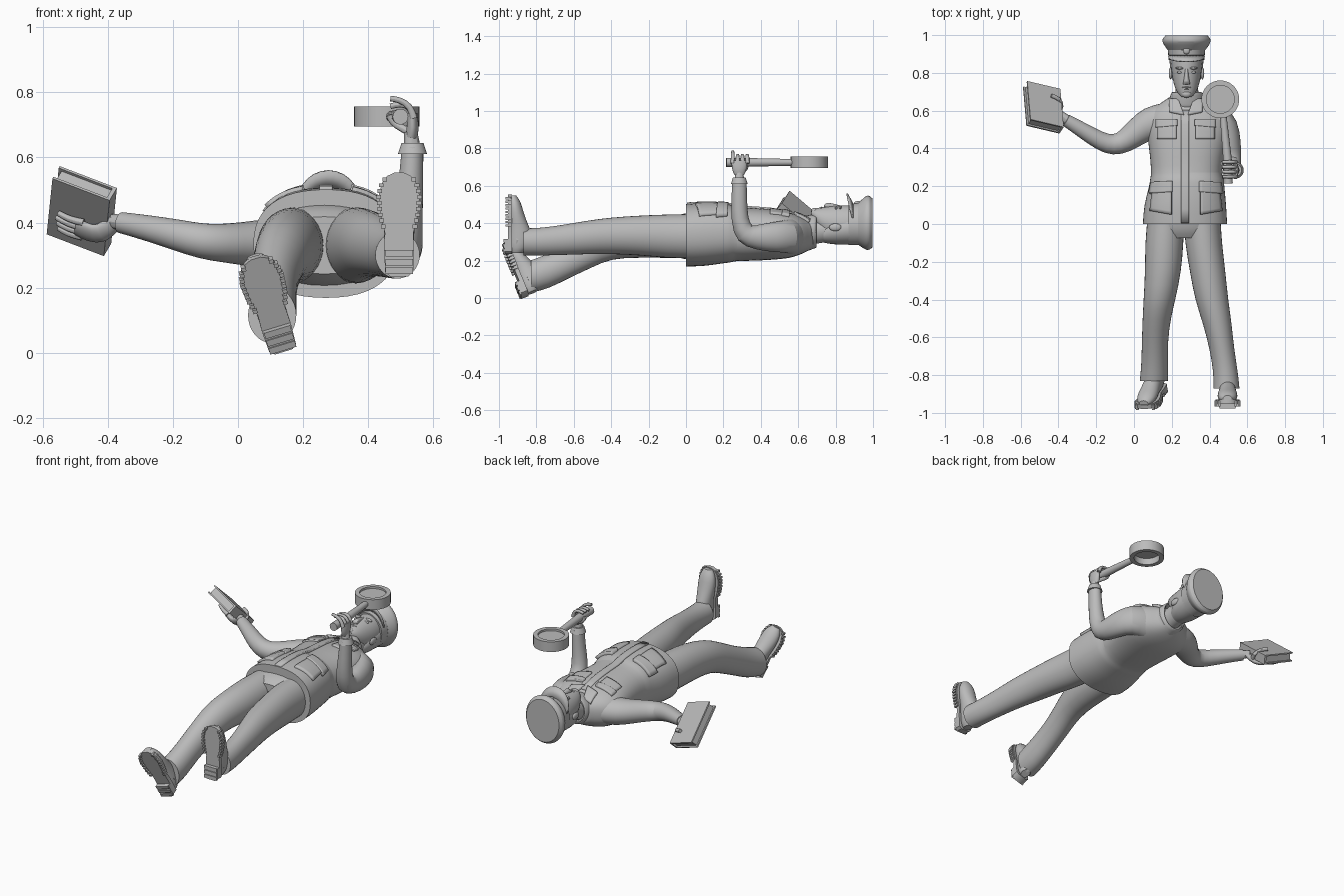
import bpy, bmesh, math
from mathutils import Vector, Matrix
from mathutils.bvhtree import BVHTree

if "Cube" in bpy.data.objects:
    bpy.data.objects.remove(bpy.data.objects["Cube"])

grey = bpy.data.materials.new("plain_grey")
grey.use_nodes = True
grey.diffuse_color = (.5, .5, .5, 1)
grey.node_tree.nodes["Principled BSDF"].inputs["Base Color"].default_value = (.5, .5, .5, 1)
X, Y, Z = Vector((1, 0, 0)), Vector((0, 1, 0)), Vector((0, 0, 1))


def finish(name, bm, sub=0, solid=0):
    bmesh.ops.recalc_face_normals(bm, faces=bm.faces)
    mesh = bpy.data.meshes.new(name)
    bm.to_mesh(mesh)
    bm.free()
    mesh.materials.append(grey)
    ob = bpy.data.objects.new(name, mesh)
    bpy.context.collection.objects.link(ob)
    bpy.ops.object.select_all(action='DESELECT')
    ob.select_set(True)
    bpy.context.view_layer.objects.active = ob
    bpy.ops.object.shade_smooth_by_angle(angle=math.radians(40))
    if solid:
        m = ob.modifiers.new("thickness", 'SOLIDIFY')
        m.thickness, m.offset = solid, 0
    if sub:
        m = ob.modifiers.new("smooth", 'SUBSURF')
        m.levels = m.render_levels = sub
    return ob


def loft(name, rings, ref=X, axis=None, sides=16, sub=1, caps=True, square=1, solid=0):
    """Skin elliptical rings (x, y, z, half width, half depth)."""
    bm = bmesh.new()
    crease = bm.edges.layers.float.new("crease_edge")
    centres = [Vector(r[:3]) for r in rings]
    loops = []
    for i, ring in enumerate(rings):
        t = axis or centres[min(i + 1, len(rings) - 1)] - centres[max(i - 1, 0)]
        t = t.normalized()
        a = (ref - t * ref.dot(t)).normalized()
        b = t.cross(a)
        loop = []
        for k in range(sides):
            ang = math.tau * k / sides
            c, s = math.cos(ang), math.sin(ang)
            c = math.copysign(abs(c) ** square, c)
            s = math.copysign(abs(s) ** square, s)
            loop.append(bm.verts.new(centres[i] + a * c * ring[3] + b * s * ring[4]))
        loops.append(loop)
    for p, q in zip(loops, loops[1:]):
        for k in range(sides):
            j = (k + 1) % sides
            bm.faces.new((p[k], p[j], q[j], q[k]))
    if caps:
        for loop in (loops[0], loops[-1]):
            for e in bm.faces.new(loop).edges:
                e[crease] = 1
    else:
        bmesh.ops.remove_doubles(bm, verts=bm.verts, dist=.0001)
    return finish(name, bm, sub, solid)


def tube(name, points, radius, ref=X, sides=8):
    n = len(points) - 1
    return loft(name, [(*p, radius * (1 - .25 * i / n), radius * (1 - .25 * i / n))
                       for i, p in enumerate(points)], ref, sides=sides)


def blob(name, centre, size):
    bm = bmesh.new()
    m = Matrix.Translation(centre) @ Matrix.Diagonal((*size, 1))
    bmesh.ops.create_uvsphere(bm, u_segments=16, v_segments=10, radius=1, matrix=m)
    return finish(name, bm)


def prism(name, outline, low, high, frame):
    bm = bmesh.new()
    base = [bm.verts.new(frame @ Vector((x, y, low))) for x, y in outline]
    top = [bm.verts.new(frame @ Vector((x, y, high))) for x, y in outline]
    bm.faces.new(base)
    bm.faces.new(top)
    for k in range(len(base)):
        j = (k + 1) % len(base)
        bm.faces.new((base[k], base[j], top[j], top[k]))
    return finish(name, bm)


def rect(x0, x1, y0, y1):
    return [(x0, y0), (x1, y0), (x1, y1), (x0, y1)]


def make_frame(origin, u, v):
    u = u.normalized()
    v = (v - u * v.dot(u)).normalized()
    m = Matrix((u, v, u.cross(v))).transposed().to_4x4()
    return Matrix.Translation(origin) @ m


# Jacket body and trouser seat
jacket = loft("jacket", [
    (.27, 0, .335, .225, .168), (.27, .1, .34, .22, .172), (.28, .2, .345, .2, .16),
    (.28, .245, .345, .196, .156), (.277, .26, .342, .187, .145), (.28, .35, .34, .195, .143),
    (.285, .46, .34, .215, .137), (.285, .55, .335, .225, .125), (.283, .61, .335, .19, .105),
    (.28, .65, .335, .125, .085), (.28, .68, .34, .08, .07)], axis=Y, sides=24, square=.85)
loft("trouser_seat", [(.265, .06, .33, .2, .135), (.265, -.03, .33, .195, .125),
                      (.265, -.075, .33, .15, .09)], axis=Y, square=.85)

# Jacket flaps laid over the body surface
bpy.context.view_layer.update()
surface = BVHTree.FromObject(jacket, bpy.context.evaluated_depsgraph_get())


def patch(name, a, b, c, d, thick=.018, n=8):
    a, b, c, d = map(Vector, (a, b, c, d))
    bm = bmesh.new()
    grid = []
    for i in range(n + 1):
        row = []
        for j in range(n + 1):
            p = a.lerp(b, i / n).lerp(d.lerp(c, i / n), j / n)
            hit = surface.ray_cast(Vector((p.x, p.y, 2)), -Z)[0]
            row.append(bm.verts.new((p.x, p.y, hit.z if hit else .4)))
        grid.append(row)
    for i in range(n):
        for j in range(n):
            bm.faces.new((grid[i][j], grid[i + 1][j], grid[i + 1][j + 1], grid[i][j + 1]))
    return finish(name, bm, solid=thick)


patch("jacket_placket", *rect(.25, .29, .005, .6))
for side, s in (("right", -1), ("left", 1)):
    def at(dx, y):
        return (.275 + s * dx, y)
    patch(side + "_chest_pocket", at(.05, .45), at(.15, .45), at(.15, .53), at(.05, .53))
    patch(side + "_chest_flap", at(.045, .52), at(.155, .51), at(.155, .55), at(.045, .55), .028)
    patch(side + "_hip_pocket", at(.075, .05), at(.185, .07), at(.17, .2), at(.075, .2), .024)
    patch(side + "_hip_flap", at(.07, .17), at(.185, .16), at(.175, .22), at(.07, .225), .036)
    patch(side + "_lapel", at(.01, .575), at(.085, .59), at(.085, .655), at(.04, .66), .03)
loft("collar", [(.28, .61, .335, .1, .095), (.28, .66, .35, .09, .09),
                (.28, .7, .36, .078, .088)], axis=Y, caps=False, solid=.012)

# Legs
loft("right_leg", [
    (.17, .04, .33, .1, .12), (.16, -.1, .33, .104, .118), (.155, -.25, .325, .098, .112),
    (.135, -.4, .31, .086, .1), (.12, -.5, .26, .076, .098), (.11, -.62, .2, .07, .092),
    (.11, -.74, .14, .072, .096), (.105, -.83, .115, .076, .088)], axis=Y)
loft("left_leg", [
    (.36, .04, .33, .1, .12), (.367, -.1, .33, .1, .12), (.39, -.25, .335, .096, .108),
    (.41, -.4, .333, .09, .1), (.44, -.52, .325, .078, .092), (.465, -.66, .31, .066, .082),
    (.485, -.78, .3, .066, .075), (.49, -.87, .3, .07, .074)], axis=Y)


# Shoes with treaded soles
def shoe(side, heel, toe):
    heel, toe = Vector(heel), Vector(toe)
    along = toe - heel
    size = along.length
    frame = make_frame(heel, along.cross(Y), along)
    if (frame.to_3x3() @ Z).y < 0:
        frame = make_frame(heel, -along.cross(Y), along)
    half = [(0, .028), (.04, .043), (.25, .046), (.42, .044), (.6, .058),
            (.78, .063), (.9, .053), (.97, .036), (1, .015)]
    outline = [(w, t * size) for t, w in half] + [(-w, t * size) for t, w in reversed(half)]
    prism(side + "_shoe_sole", outline, .012, .035, frame)
    prism(side + "_shoe_heel", outline[:3] + outline[-3:], -.006, .014, frame)
    for k in range(3):
        y = size * (.02 + .085 * k)
        prism(side + "_heel_tread", rect(-.042, .042, y, y + .02), -.012, 0, frame)
    for k in range(9):
        t = .48 + .057 * k
        lower = max(h for h in half if h[0] <= t)
        upper = min(h for h in half if h[0] > t)
        w = lower[1] + (upper[1] - lower[1]) * (t - lower[0]) / (upper[0] - lower[0])
        for s in (-1, 1):
            prism(side + "_sole_lug", rect(s * w - .007, s * w + .007, t * size - .006,
                                           t * size + .006), 0, .03, frame)
    upper_part = loft(side + "_shoe_upper", [
        (0, .005, .06, .025, .03), (0, .03, .07, .042, .055), (0, .09, .08, .047, .07),
        (0, .15, .07, .047, .055), (0, .22, .055, .056, .042), (0, .28, .048, .05, .035),
        (0, .312, .04, .025, .018)], axis=Y)
    upper_part.data.transform(frame)
    tube(side + "_ankle", [frame @ Vector((0, .075, z)) for z in (.06, .1, .17)], .05)


shoe("right", (.14, -.875, .005), (.055, -.99, .285))
shoe("left", (.495, -.965, .235), (.495, -.965, .553))

# Sleeves and cuffs
loft("right_sleeve", [
    (.17, .545, .33, .085, .1), (.08, .535, .335, .078, .09), (.02, .49, .335, .068, .074),
    (-.05, .435, .337, .06, .062), (-.11, .415, .342, .055, .058), (-.18, .438, .36, .05, .05),
    (-.27, .495, .382, .041, .042), (-.36, .55, .4, .033, .034)], ref=Z)
loft("left_sleeve", [
    (.4, .555, .33, .085, .1), (.475, .55, .33, .08, .09), (.505, .47, .325, .062, .082),
    (.51, .38, .325, .058, .07), (.515, .31, .335, .054, .062), (.522, .285, .42, .046, .047),
    (.532, .285, .53, .038, .042), (.536, .285, .63, .034, .04)], ref=X)
tube("left_cuff", [(.536, .285, .61), (.536, .285, .645)], .046, sides=16)
tube("left_wrist", [(.536, .285, .62), (.53, .285, .68)], .03)
tube("right_wrist", [(-.34, .54, .397), (-.39, .58, .405)], .031, ref=Z)

# Book
corner = Vector((-.57, .52, .535))
across, down = Vector((.17, -.04, -.065)), Vector((-.007, .2, -.175))
book = make_frame(corner, across, down)
wide, tall = across.length, down.length
prism("book_pages", rect(.01, wide - .006, .01, tall - .01), .006, .05, book)
prism("book_lower_cover", rect(0, wide, 0, tall), 0, .008, book)
prism("book_upper_cover", rect(0, wide, 0, tall), .048, .056, book)
prism("book_spine", rect(wide - .006, wide + .006, 0, tall), 0, .056, book)


# Right hand holding the book
def on_book(s, t, h):
    return book @ Vector((s * wide, t * tall, h))


palm = [Vector((-.375, .57, .405)), on_book(.98, .58, -.018), on_book(.75, .6, -.02), on_book(.55, .6, -.016)]
loft("right_palm", [(*p, .018, w) for p, w in zip(palm, (.026, .036, .04, .034))],
     ref=book.to_3x3() @ Z)
for k in range(4):
    t = .48 + .085 * k
    tube("right_finger", [on_book(.65, t, -.016), on_book(.4, t + .02, -.02),
                          on_book(.16 + .03 * abs(k - 1), t + .03, -.01)], .013, ref=Z)
tube("right_thumb", [on_book(1.05, .55, -.005), on_book(1.12, .64, .035),
                     on_book(.95, .7, .066), on_book(.7, .73, .066)], .016, ref=Y)

# Magnifying glass
ring = [(.1, .695), (.1, .757), (.074, .757), (.074, .695), (.1, .695)]
loft("magnifier_ring", [(.457, .66, z, r, r) for r, z in ring], axis=Z, sides=40, sub=0, caps=False)
loft("magnifier_lens", [(.457, .66, z, .077, .077) for z in (.735, .745)], axis=Z, sides=40, sub=0)
loft("magnifier_handle", [(.499, .215, .725, .024, .024), (.495, .34, .725, .023, .023),
                          (.473, .565, .725, .018, .018)], sides=20, sub=0)

# Left hand gripping the handle
loft("left_palm", [(.532, .285, .66, .018, .028), (.538, .285, .69, .02, .042),
                   (.535, .285, .735, .016, .042)])
for k in range(4):
    y = .25 + .026 * k
    lift = .012 * (k == 0)
    tube("left_finger", [(.54, y, .72), (.53, y, .757), (.498, y, .765 + lift),
                         (.468, y, .757 + 2 * lift)], .0125, ref=Y)
tube("left_thumb", [(.53, .3, .675), (.505, .32, .69), (.475, .325, .705), (.463, .32, .73)], .014, ref=Y)

# Head, neck and face
loft("neck", [(.28, .6, .335, .07, .07), (.28, .69, .355, .06, .065), (.28, .78, .37, .062, .07)], axis=Y)
loft("head", [
    (.278, .672, .452, .026, .022), (.278, .69, .437, .047, .042), (.278, .725, .413, .065, .074),
    (.278, .77, .398, .076, .095), (.278, .82, .395, .083, .102), (.278, .87, .395, .087, .104),
    (.278, .93, .395, .08, .095)], axis=Y)
loft("hair", [(.278, .735, .345, .06, .05), (.278, .77, .36, .081, .073),
              (.278, .82, .365, .09, .082), (.278, .89, .375, .093, .09)], axis=Y)
loft("nose", [(.278, .738, .488, .02, .008), (.278, .75, .493, .019, .02),
              (.278, .785, .488, .011, .018), (.278, .82, .485, .01, .012)], axis=Y, sides=10)
blob("upper_lip", (.278, .723, .479), (.024, .005, .01))
blob("lower_lip", (.278, .713, .474), (.02, .006, .01))
blob("chin", (.278, .688, .466), (.026, .02, .016))
for side, s in (("right", -1), ("left", 1)):
    blob(side + "_eye", (.278 + s * .035, .803, .479), (.015, .007, .009))
    blob(side + "_brow", (.278 + s * .035, .825, .484), (.024, .007, .011))
    blob(side + "_ear", (.278 + s * .084, .798, .378), (.01, .033, .02))

# Peaked cap
loft("cap_band", [(.278, .868, .392, .094, .11), (.278, .93, .396, .1, .114)], axis=Y, sides=32, sub=0)
loft("cap_crown", [(.278, .92, .396, .1, .112), (.278, .95, .4, .122, .136), (.278, .966, .402, .129, .147),
                   (.278, .982, .402, .128, .146), (.278, .998, .402, .112, .13)], axis=Y, sides=32)
blob("cap_badge", (.278, .92, .508), (.018, .022, .01))
bm = bmesh.new()
previous = None
for k in range(17):
    ang = math.radians(-72 + 9 * k)
    reach = max(0, math.cos(ang * 1.25))
    pair = [bm.verts.new((.278 + (.094 + w) * math.sin(ang), .892 - .55 * w,
                          .394 + (.108 + w) * math.cos(ang))) for w in (0, .055 * reach + .002)]
    if previous:
        bm.faces.new((*previous, pair[1], pair[0]))
    previous = pair
finish("cap_visor", bm, solid=.008)
